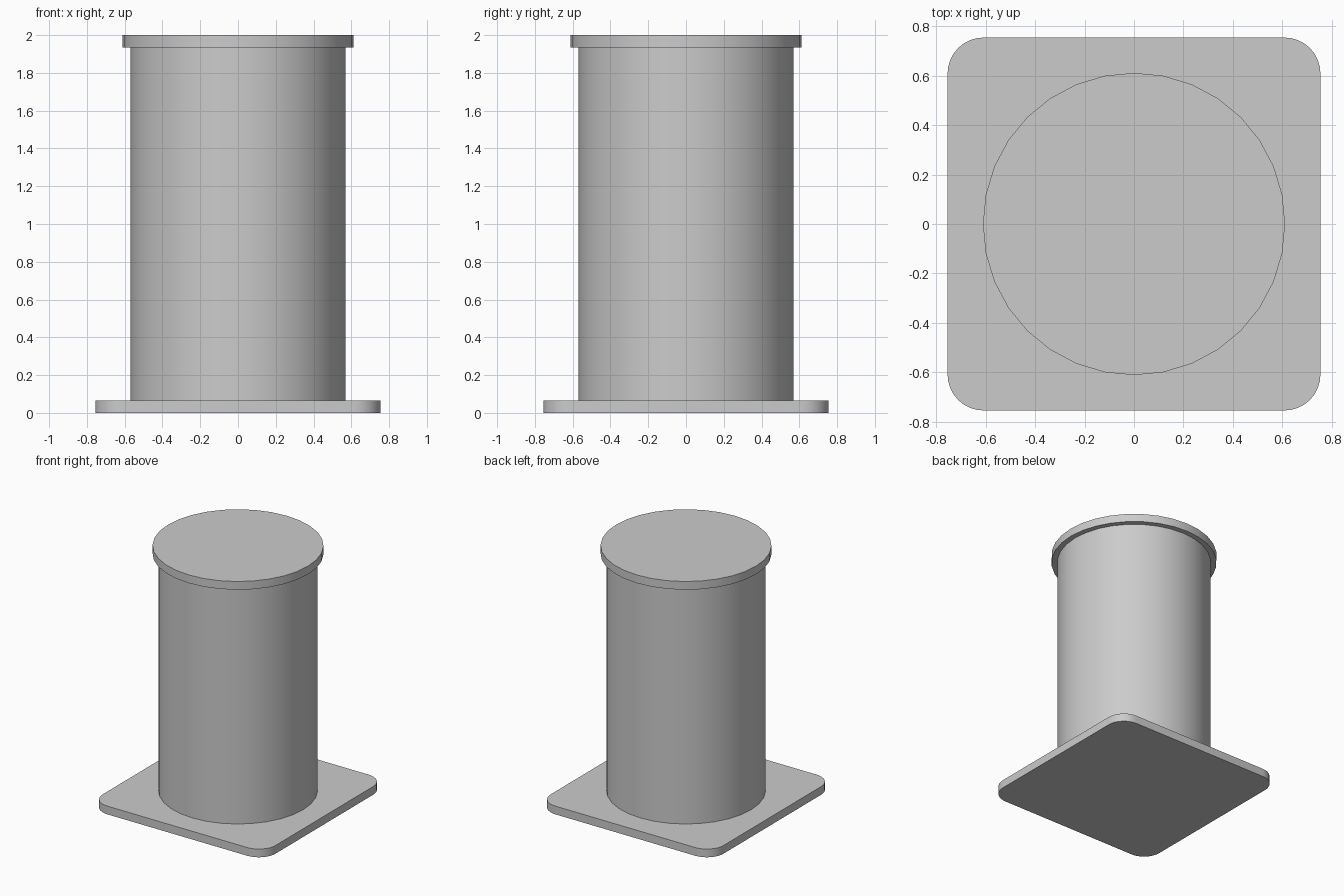
import bpy, bmesh
from math import pi, sin, cos

cube = bpy.data.objects.get("Cube")
if cube:
    bpy.data.objects.remove(cube, do_unlink=True)

GREY = (0.6, 0.6, 0.6, 1)
mat = bpy.data.materials.new("plain grey")
mat.use_nodes = True
mat.diffuse_color = GREY
mat.node_tree.nodes["Principled BSDF"].inputs["Base Color"].default_value = GREY


def circle(radius, sides=32):
    return [(radius * sin(2 * pi * i / sides), radius * cos(2 * pi * i / sides))
            for i in range(sides)]


def rounded_square(half, radius, steps=8):
    c = half - radius
    points = []
    for q, (sx, sy) in enumerate([(1, 1), (-1, 1), (-1, -1), (1, -1)]):
        for i in range(steps + 1):
            a = pi / 2 * (q + i / steps)
            points.append((sx * c + radius * cos(a), sy * c + radius * sin(a)))
    return points


def extrude_outline(name, outline, bottom, top):
    bm = bmesh.new()
    face = bm.faces.new([bm.verts.new((x, y, bottom)) for x, y in outline])
    result = bmesh.ops.extrude_face_region(bm, geom=[face], use_keep_orig=True)
    for v in result["geom"]:
        if isinstance(v, bmesh.types.BMVert):
            v.co.z = top
    bmesh.ops.recalc_face_normals(bm, faces=bm.faces[:])
    mesh = bpy.data.meshes.new(name)
    bm.to_mesh(mesh)
    bm.free()
    mesh.materials.append(mat)
    obj = bpy.data.objects.new(name, mesh)
    bpy.context.collection.objects.link(obj)
    bpy.ops.object.select_all(action="DESELECT")
    obj.select_set(True)
    bpy.context.view_layer.objects.active = obj
    bpy.ops.object.shade_smooth_by_angle(angle=pi / 6)


# Rounded base plate, round column and wider cap disc
PLATE = 0.065
extrude_outline("base_plate", rounded_square(0.755, 0.145), 0, PLATE)
extrude_outline("column", circle(0.57), PLATE, 2 - PLATE)
extrude_outline("cap", circle(0.612), 2 - PLATE, 2)
